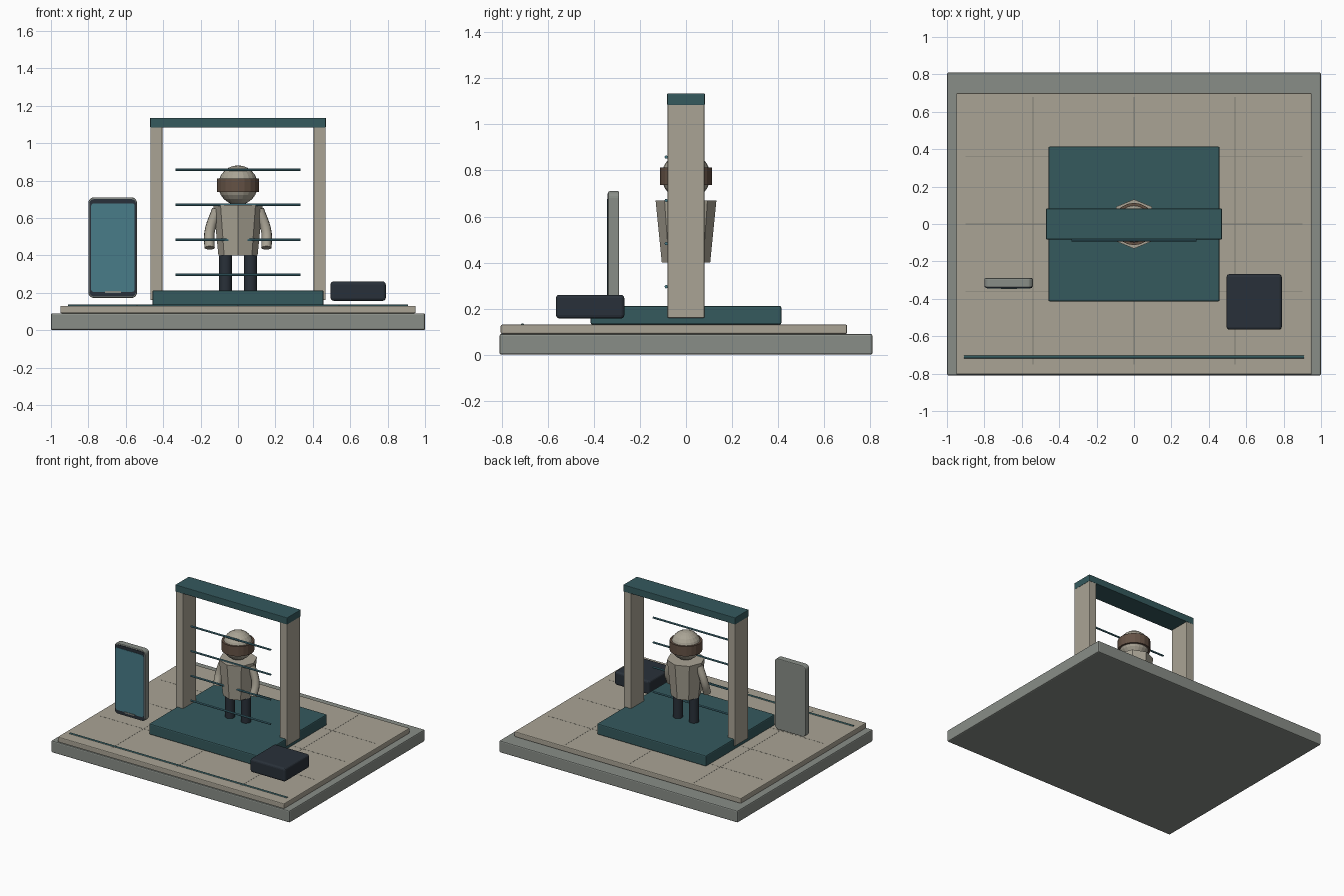
import bpy
from math import radians, pi

if "Cube" in bpy.data.objects:
    bpy.data.objects.remove(bpy.data.objects["Cube"])


def material(name, r, g, b):
    m = bpy.data.materials.new(name)
    m.diffuse_color = (r, g, b, 1)
    m.use_nodes = True
    m.node_tree.nodes["Principled BSDF"].inputs["Base Color"].default_value = m.diffuse_color
    return m


BEIGE = material("warm_beige", 0.40, 0.37, 0.30)
STONE = material("grey_stone", 0.25, 0.27, 0.245)
TEAL = material("deep_teal", 0.035, 0.10, 0.11)
NAVY = material("dark_navy", 0.022, 0.03, 0.041)
SCREEN = material("screen_blue", 0.065, 0.20, 0.25)
BROWN = material("visor_brown", 0.13, 0.085, 0.06)
SEAM = material("seam_grey", 0.22, 0.21, 0.18)


def finish(name, mat):
    o = bpy.context.object
    o.name = name
    o.data.name = name
    o.data.materials.append(mat)
    return o


def box(name, x, y, z, mat, bevel=0.0, segments=2):
    """Box from (min, max) ranges, with an optional rounded edge."""
    bpy.ops.mesh.primitive_cube_add(size=1, location=[sum(r) / 2 for r in (x, y, z)])
    o = finish(name, mat)
    o.scale = [r[1] - r[0] for r in (x, y, z)]
    bpy.ops.object.transform_apply(location=False, rotation=False, scale=True)
    if bevel:
        b = o.modifiers.new("edge", 'BEVEL')
        b.width = bevel
        b.segments = segments
    return o


def cylinder(name, loc, r, depth, mat, sides=16, top=None, rot=(0, 0, 0)):
    bpy.ops.mesh.primitive_cone_add(vertices=sides, radius1=r, radius2=r if top is None else top,
                                    depth=depth, location=loc, rotation=rot)
    return finish(name, mat)


def smooth(o):
    bpy.context.view_layer.objects.active = o
    bpy.ops.object.shade_smooth_by_angle(angle=radians(35))


def rounded_slab(name, x, y, z, radius, mat, edge=0.0):
    """Upright slab whose outline corners are rounded in the XZ plane."""
    o = box(name, x, y, z, mat)
    w = o.data.attributes.new("bevel_weight_edge", 'FLOAT', 'EDGE')
    for e in o.data.edges:
        a, b = (o.data.vertices[i].co for i in e.vertices)
        w.data[e.index].value = 1.0 if abs(a.y - b.y) > 1e-5 else 0.0
    m = o.modifiers.new("corners", 'BEVEL')
    m.limit_method = 'WEIGHT'
    m.width = radius
    m.segments = 5
    if edge:
        m = o.modifiers.new("rim", 'BEVEL')
        m.width = edge
        m.segments = 2
        m.limit_method = 'ANGLE'
        m.angle_limit = radians(40)
    return o


# Ground plinth and floor
box("base_plinth", (-1, 1), (-0.81, 0.81), (0, 0.09), STONE, 0.008)
box("floor_slab", (-0.95, 0.95), (-0.805, 0.70), (0.09, 0.13), BEIGE, 0.006)
for i, p in enumerate((-0.54, 0, 0.54)):
    box(f"floor_seam_long_{i}", (p - 0.002, p + 0.002), (-0.75, 0.68), (0.126, 0.1308), SEAM)
for i, p in enumerate((-0.36, 0, 0.36)):
    box(f"floor_seam_cross_{i}", (-0.90, 0.90), (p - 0.002, p + 0.002), (0.126, 0.1306), SEAM)
smooth(cylinder("front_floor_rail", (0, -0.71, 0.127), 0.009, 1.82, TEAL, 12, rot=(0, pi / 2, 0)))

# Platform and gate
box("platform", (-0.458, 0.458), (-0.414, 0.414), (0.13, 0.212), TEAL, 0.008)
for side, s in (("left", -1), ("right", 1)):
    box(f"{side}_post", sorted((s * 0.405, s * 0.468)), (-0.08, 0.08), (0.16, 1.09), BEIGE, 0.004)
box("top_beam", (-0.47, 0.47), (-0.082, 0.082), (1.083, 1.135), TEAL, 0.004)
for i, z in enumerate((0.295, 0.482, 0.67, 0.858)):
    smooth(cylinder(f"scan_bar_{i}", (0, -0.086, z), 0.007, 0.67, SCREEN, 10, rot=(0, pi / 2, 0)))

# Standing figure
cylinder("torso", (0, 0, 0.535), 0.105, 0.27, BEIGE, 8, top=0.132)
bpy.ops.mesh.primitive_uv_sphere_add(segments=20, ring_count=12, radius=0.106, location=(0, 0, 0.775))
finish("head", BEIGE)
cylinder("head_band", (0, 0, 0.775), 0.113, 0.074, BROWN, 20)
for side, s in (("left", -1), ("right", 1)):
    smooth(cylinder(f"{side}_leg", (s * 0.067, 0, 0.305), 0.034, 0.20, NAVY, 16))
    curve = bpy.data.curves.new(f"{side}_arm", 'CURVE')
    curve.dimensions = '3D'
    curve.bevel_depth = 0.028
    curve.bevel_resolution = 3
    curve.use_fill_caps = True
    spline = curve.splines.new('BEZIER')
    path = [(0.112, 0, 0.645), (0.152, -0.005, 0.525), (0.152, -0.035, 0.44)]
    spline.bezier_points.add(len(path) - 1)
    for p, (x, y, z) in zip(spline.bezier_points, path):
        p.co = (s * x, y, z)
        p.handle_left_type = p.handle_right_type = 'AUTO'
    spline.resolution_u = 6
    curve.materials.append(BEIGE)
    bpy.context.collection.objects.link(bpy.data.objects.new(f"{side}_arm", curve))

# Upright handset
rounded_slab("handset_body", (-0.80, -0.54), (-0.338, -0.29), (0.172, 0.71), 0.03, STONE, 0.006)
rounded_slab("handset_bezel", (-0.794, -0.546), (-0.341, -0.33), (0.18, 0.70), 0.022, NAVY)
rounded_slab("handset_screen", (-0.785, -0.553), (-0.344, -0.335), (0.205, 0.677), 0.012, SCREEN)
box("handset_bottom_strip", (-0.71, -0.625), (-0.348, -0.335), (0.199, 0.208), STONE)

# Equipment case
box("equipment_case", (0.495, 0.79), (-0.565, -0.268), (0.157, 0.26), NAVY, 0.015, 3)
